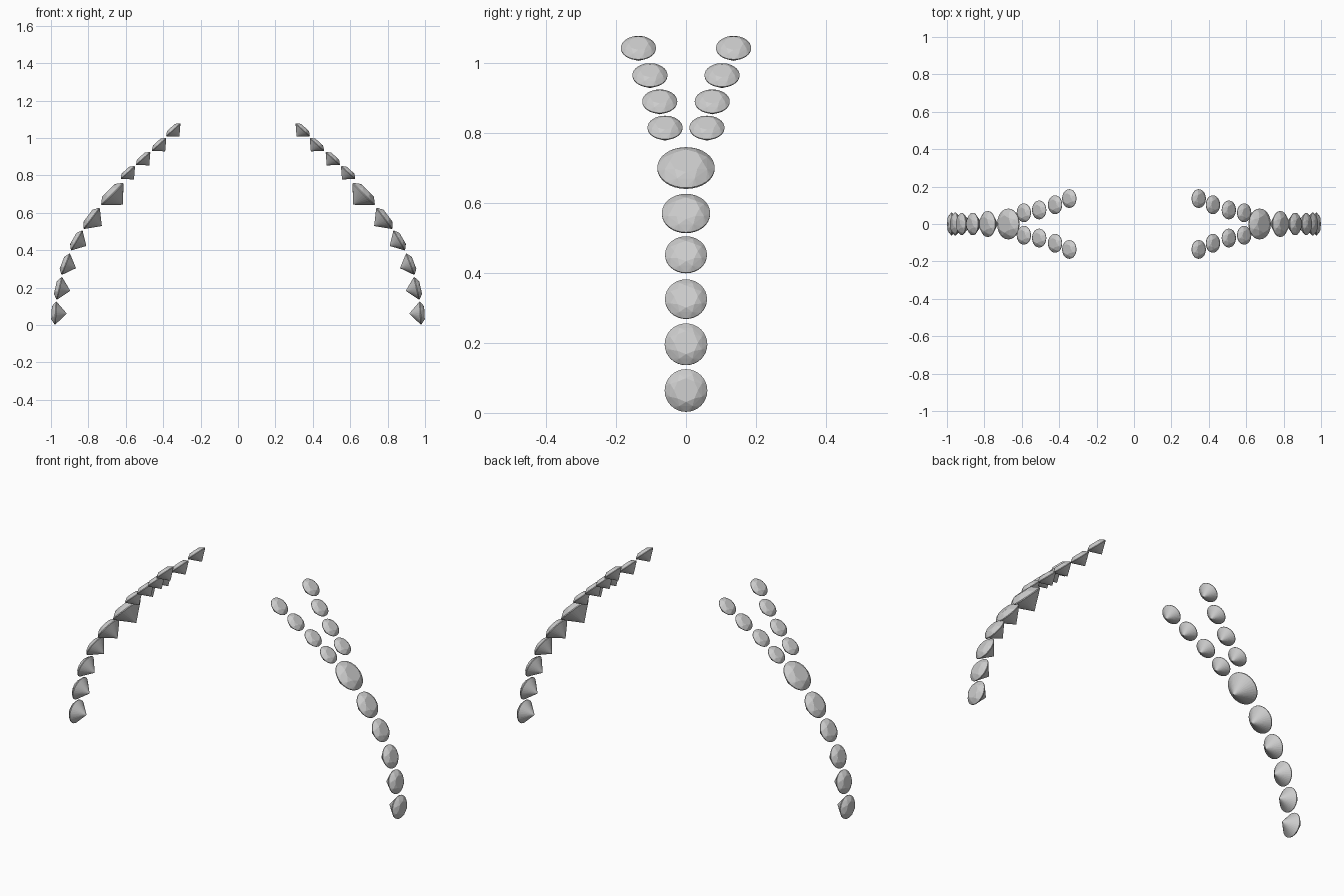
import bpy, bmesh
from math import sin, cos, pi, radians
from mathutils import Matrix, Vector

if "Cube" in bpy.data.objects:
    bpy.data.objects.remove(bpy.data.objects["Cube"])

SIDES = 32


def ring(n, r, h, turn=0.0):
    return [(r * cos(2 * pi * (i + turn) / n), r * sin(2 * pi * (i + turn) / n), h) for i in range(n)]


# Unit brilliant-cut stone: table faces +z, culet points to -z
def brilliant_mesh():
    bm = bmesh.new()
    points = (ring(8, 0.56, 0.36) + ring(8, 0.80, 0.235, 0.5)
              + ring(SIDES, 1.0, 0.03) + ring(SIDES, 1.0, -0.03) + [(0, 0, -0.98)])
    for p in points:
        bm.verts.new(p)
    bmesh.ops.convex_hull(bm, input=bm.verts)
    bmesh.ops.recalc_face_normals(bm, faces=bm.faces)
    mesh = bpy.data.meshes.new("brilliant_cut")
    bm.to_mesh(mesh)
    bm.free()
    return mesh


GEM = brilliant_mesh()


# Place a stone facing outward, tilted up from horizontal by the given angle
def add_gem(name, x, y, z, radius, tilt, side):
    mesh = GEM.copy()
    turn = Matrix.Rotation(radians(90 - tilt), 4, 'Y')
    mesh.transform(Matrix.Translation(Vector((x, y, z))) @ turn @ Matrix.Scale(radius, 4))
    if side < 0:
        mesh.transform(Matrix.Rotation(pi, 4, 'Z'))
    obj = bpy.data.objects.new(name, mesh)
    bpy.context.collection.objects.link(obj)


# Single row: x, z, radius, tilt
shank = [(0.975, 0.064, 0.061, 3), (0.955, 0.196, 0.061, 13), (0.921, 0.325, 0.060, 21),
         (0.862, 0.452, 0.060, 30), (0.782, 0.570, 0.069, 37), (0.672, 0.700, 0.082, 45)]
# Split rows: x, y, z
fork = [(0.589, 0.060, 0.815), (0.507, 0.075, 0.890), (0.422, 0.103, 0.965), (0.346, 0.136, 1.043)]

for side, label in ((1, "right"), (-1, "left")):
    for i, (x, z, r, tilt) in enumerate(shank):
        add_gem(f"{label}_shank_stone_{i + 1}", x, 0, z, r, tilt, side)
    for i, (x, y, z) in enumerate(fork):
        for s, row in ((1, "back"), (-1, "front")):
            add_gem(f"{label}_{row}_fork_stone_{i + 1}", x, s * y, z, 0.050, 48, side)
